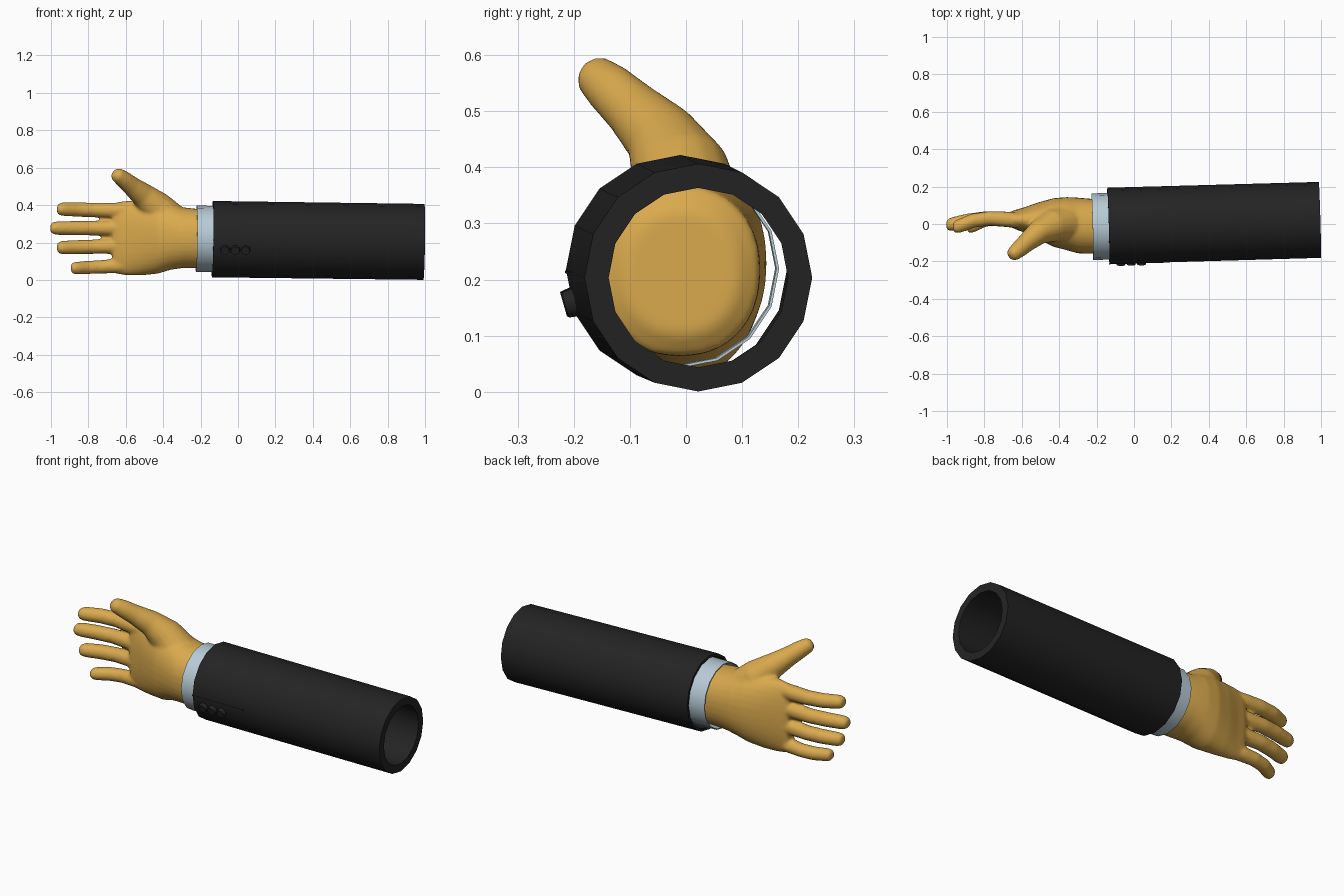
import bpy, bmesh, math
from mathutils import Vector, Matrix

if "Cube" in bpy.data.objects:
    bpy.data.objects.remove(bpy.data.objects["Cube"])


def material(name, rgb):
    m = bpy.data.materials.new(name)
    m.diffuse_color = (*rgb, 1)
    m.use_nodes = True
    m.node_tree.nodes["Principled BSDF"].inputs["Base Color"].default_value = m.diffuse_color
    return m


SKIN = material("golden_skin", (0.70, 0.40, 0.075))
BLACK = material("sleeve_black", (0.017, 0.017, 0.017))
CUFF = material("pale_blue_cuff", (0.48, 0.60, 0.68))


def loft(bm, sections, sides, tangents=None, ring_loop=False, power=2.0):
    """Skin rings of (centre, radius along y, other radius) along a path."""
    pts = [Vector(s[0]) for s in sections]
    rings = []
    for i, (c, ru, rv) in enumerate(sections):
        t = tangents or (pts[min(i + 1, len(pts) - 1)] - pts[max(i - 1, 0)])
        t = t.normalized()
        u = Vector((0, 1, 0))
        u = (u - t * u.dot(t)).normalized()
        v = t.cross(u)
        ring = []
        for k in range(sides):
            a = 2 * math.pi * k / sides
            ca, sa = math.cos(a), math.sin(a)
            pu = math.copysign(abs(ca) ** (2 / power), ca) * ru
            pv = math.copysign(abs(sa) ** (2 / power), sa) * rv
            ring.append(bm.verts.new(pts[i] + u * pu + v * pv))
        rings.append(ring)
    pairs = list(zip(rings, rings[1:]))
    if ring_loop:
        pairs.append((rings[-1], rings[0]))
    else:
        bm.faces.new(rings[0])
        bm.faces.new(rings[-1])
    for a, b in pairs:
        for k in range(sides):
            n = (k + 1) % sides
            bm.faces.new((a[k], a[n], b[n], b[k]))


def finish(bm, name, mat, smooth=True):
    bmesh.ops.recalc_face_normals(bm, faces=bm.faces)
    me = bpy.data.meshes.new(name)
    bm.to_mesh(me)
    bm.free()
    me.materials.append(mat)
    ob = bpy.data.objects.new(name, me)
    bpy.context.collection.objects.link(ob)
    if smooth:
        bpy.ops.object.select_all(action='DESELECT')
        ob.select_set(True)
        bpy.context.view_layer.objects.active = ob
        bpy.ops.object.shade_smooth_by_angle(angle=math.radians(35))
    return ob


# Sleeve: slightly tilted hollow tube with a thick hem at the open end
near = Vector((-0.137, -0.01, 0.218))
far = Vector((0.994, 0.022, 0.2035))
axis = (far - near).normalized()
bm = bmesh.new()
loft(bm, [(near, 0.204, 0.204), (far, 0.203, 0.203),
          (far, 0.160, 0.160), (near, 0.19, 0.19)],
     16, tangents=axis, ring_loop=True)
finish(bm, "sleeve", BLACK)

# Shirt cuff: thin ring
bm = bmesh.new()
c0, c1 = (-0.223, -0.014, 0.220), (-0.09, -0.012, 0.219)
loft(bm, [(c0, 0.178, 0.177), (c1, 0.178, 0.177),
          (c1, 0.173, 0.172), (c0, 0.173, 0.172)],
     16, tangents=axis, ring_loop=True)
finish(bm, "shirt_cuff", CUFF)

# Sleeve buttons in a row on the front
out = Vector((0, -0.96, -0.28)).normalized()
for i, x in enumerate((-0.07, -0.015, 0.04)):
    mid = near.lerp(far, (x - near.x) / (far.x - near.x))
    bm = bmesh.new()
    place = Matrix.Translation(mid + out * 0.209) @ out.to_track_quat('Z', 'Y').to_matrix().to_4x4()
    bmesh.ops.create_cone(bm, cap_ends=True, segments=12, radius1=0.026,
                          radius2=0.023, depth=0.02, matrix=place)
    finish(bm, f"sleeve_button_{i + 1}", BLACK)

# Sleeve vent: thin raised seam leading back from the sleeve end
bm = bmesh.new()
mid = near.lerp(far, 0.14)
bmesh.ops.create_cube(bm, size=1, matrix=Matrix.Translation(mid + Vector((0, -0.203, -0.004)))
                      @ axis.to_track_quat('X', 'Z').to_matrix().to_4x4()
                      @ Matrix.Diagonal((0.31, 0.005, 0.005, 1)))
finish(bm, "sleeve_vent", BLACK, smooth=False)

# Hand: palm, fingers and thumb fused into one smooth skin
bm = bmesh.new()
palm = [(-0.10, -0.008, 0.10, 0.212, 0.11), (-0.125, -0.01, 0.142, 0.215, 0.152),
        (-0.22, -0.013, 0.147, 0.222, 0.158), (-0.30, -0.008, 0.149, 0.226, 0.163),
        (-0.36, 0.002, 0.142, 0.230, 0.176), (-0.43, 0.008, 0.130, 0.228, 0.195),
        (-0.52, 0.018, 0.095, 0.224, 0.200), (-0.59, 0.022, 0.066, 0.224, 0.200),
        (-0.64, 0.024, 0.050, 0.224, 0.194), (-0.67, 0.025, 0.034, 0.224, 0.180)]
loft(bm, [((x, y, z), ry, rz) for x, y, ry, z, rz in palm], 32,
     tangents=Vector((-1, 0, 0)), power=2.2)


# tip x, tip z, base z, radius, tip y
fingers = [(-0.968, 0.379, 0.370, 0.040, -0.020), (-1.004, 0.277, 0.277, 0.040, -0.008),
           (-0.968, 0.172, 0.183, 0.040, -0.012), (-0.893, 0.062, 0.078, 0.037, -0.022)]
for tx, tz, bz, r, ty in fingers:
    path = []
    for f, y, s in ((0, 0.015, 1.0), (0.25, 0.025, 1.05), (0.5, 0.030, 0.98), (0.72, 0.018, 0.97),
                    (0.92, ty + 0.008, 0.92), (0.975, ty, 0.78), (1, ty, 0.45)):
        path.append(((-0.58 + f * (tx + 0.58), y, bz + f * (tz - bz)), r * s, r * s))
    loft(bm, path, 14)

thumb = [(-0.34, 0.0, 0.28, 0.09), (-0.38, 0.0, 0.33, 0.10), (-0.44, -0.01, 0.392, 0.088),
         (-0.51, -0.045, 0.455, 0.066), (-0.57, -0.095, 0.503, 0.052),
         (-0.615, -0.135, 0.540, 0.046), (-0.648, -0.163, 0.564, 0.038),
         (-0.660, -0.174, 0.574, 0.022)]
loft(bm, [((x, y, z), r, r) for x, y, z, r in thumb], 16)
hand = finish(bm, "hand", SKIN)
fuse = hand.modifiers.new("fuse", 'REMESH')
fuse.mode = 'VOXEL'
fuse.voxel_size = 0.009
fuse.use_smooth_shade = True
soft = hand.modifiers.new("soften", 'SMOOTH')
soft.factor = 0.5
soft.iterations = 6
